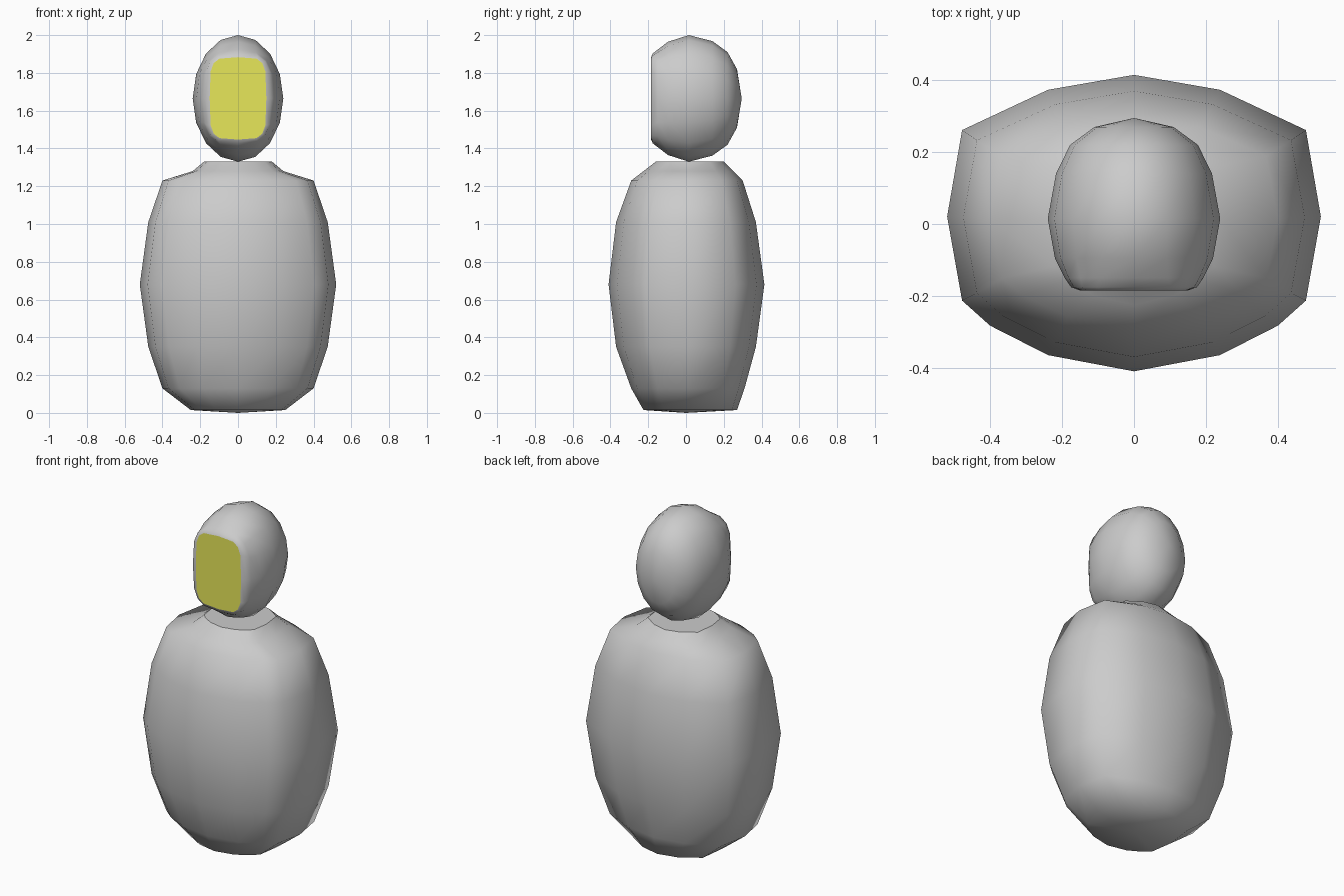
import bpy, bmesh, math

if "Cube" in bpy.data.objects:
    bpy.data.objects.remove(bpy.data.objects["Cube"])


def loft(name, rings, start_tip=None, end_tip=None):
    """Skin a list of closed rings; close each end with a tip point or a flat face."""
    bm = bmesh.new()
    loops = [[bm.verts.new(p) for p in ring] for ring in rings]
    n = len(loops[0])
    for a, b in zip(loops, loops[1:]):
        for i in range(n):
            j = (i + 1) % n
            bm.faces.new((a[i], a[j], b[j], b[i]))
    cap = None
    for loop, tip in ((loops[0], start_tip), (loops[-1], end_tip)):
        if tip:
            t = bm.verts.new(tip)
            for i in range(n):
                bm.faces.new((loop[i], loop[(i + 1) % n], t))
        else:
            cap = bm.faces.new(loop)
    for f in bm.faces:
        f.smooth = True
    if cap:
        cap.smooth = False
        cap.material_index = 1
    bmesh.ops.recalc_face_normals(bm, faces=bm.faces)
    me = bpy.data.meshes.new(name)
    bm.to_mesh(me)
    bm.free()
    ob = bpy.data.objects.new(name, me)
    bpy.context.collection.objects.link(ob)
    return ob


def plain(name, color):
    m = bpy.data.materials.new(name)
    m.diffuse_color = color
    m.use_nodes = True
    m.node_tree.nodes["Principled BSDF"].inputs["Base Color"].default_value = m.diffuse_color
    return m


# Body: low-poly barrel, half section mirrored in x, scaled per height
half = [(0, -1), (.46, -.89), (.77, -.69), (.92, -.52), (1, .05), (.92, .63), (.46, .9), (0, 1)]
section = half + [(-x, y) for x, y in half[-2:0:-1]]
levels = [  # z, half width, front depth, back depth
    (.015, .25, .225, .27), (.13, .4, .29, .31), (.35, .475, .37, .37), (.68, .52, .41, .415),
    (1.01, .475, .37, .37), (1.23, .4, .29, .3), (1.28, .24, .225, .25), (1.33, .18, .16, .2)]
body_rings = [[(x * w, y * (f if y < 0 else b), z) for x, y in section] for z, w, f, b in levels]
body = loft("body", body_rings, start_tip=(0, 0, 0))


# Head: egg lofted front to back, squaring off towards a flat face
def oval(y, w, h, n, seg=16):
    pts = []
    for i in range(seg):
        c, s = math.cos(2 * math.pi * i / seg), math.sin(2 * math.pi * i / seg)
        pts.append((math.copysign(abs(c) ** (2 / n), c) * w, y,
                    1.665 + math.copysign(abs(s) ** (2 / n), s) * h))
    return pts


head_rings = [oval(*r) for r in (
    (.27, .11, .155, 2), (.22, .178, .245, 2), (.14, .217, .303, 2), (.015, .24, .335, 2),
    (-.095, .22, .3, 2.2), (-.15, .193, .258, 2.7), (-.176, .175, .238, 3.6), (-.185, .15, .218, 4.5))]
head = loft("head", head_rings, start_tip=(0, .295, 1.665))

# Yellow face panel on the flat front
head.data.materials.append(plain("grey", (.8, .8, .8, 1)))
head.data.materials.append(plain("face_yellow", (.8, .8, .1, 1)))
